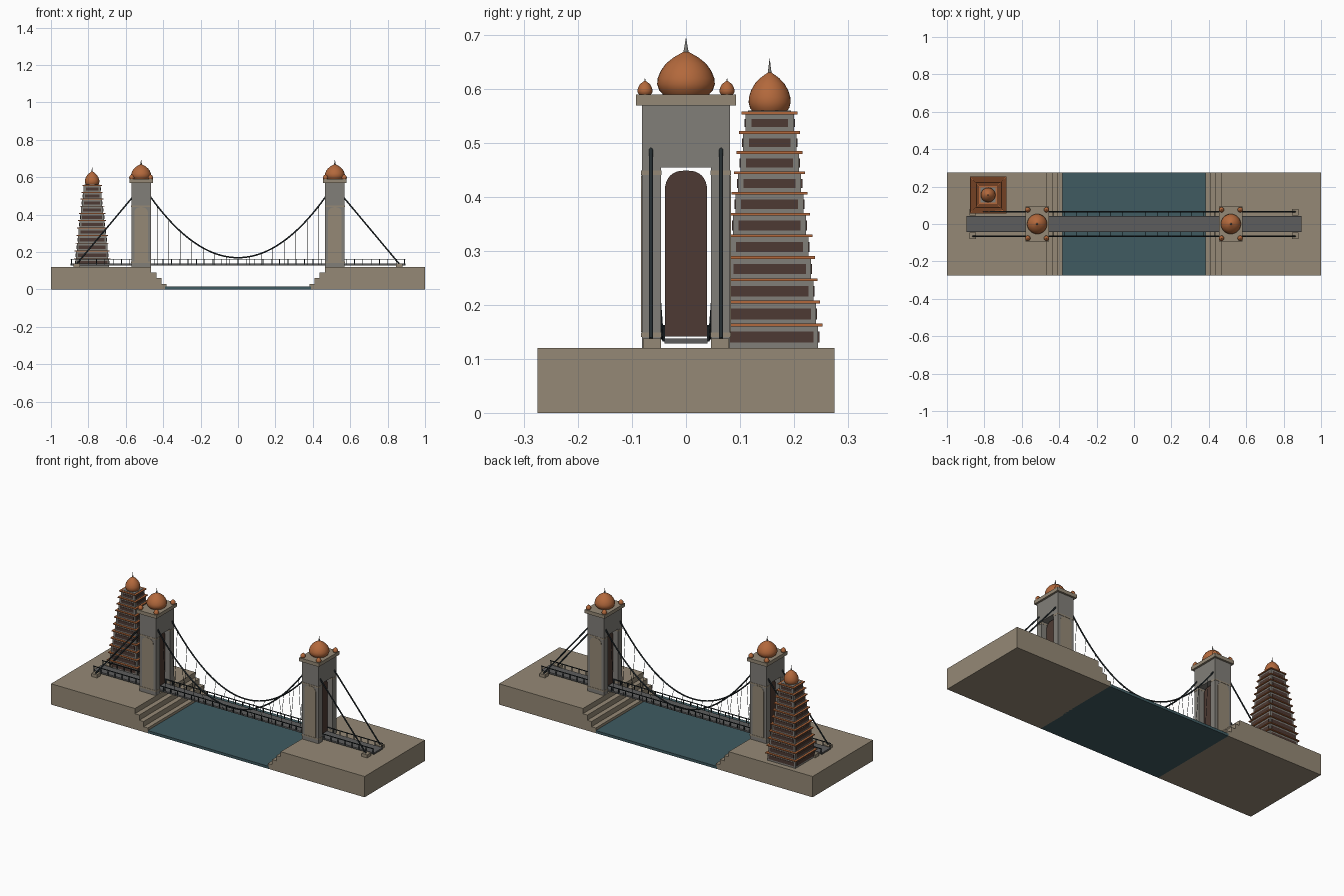
import bpy, bmesh, math
from mathutils import Vector

if "Cube" in bpy.data.objects:
    bpy.data.objects.remove(bpy.data.objects["Cube"])


def mat(name, rgb):
    m = bpy.data.materials.new(name)
    m.diffuse_color = (*rgb, 1)
    m.use_nodes = True
    m.node_tree.nodes["Principled BSDF"].inputs["Base Color"].default_value = m.diffuse_color
    return m


STONE = mat("sandstone", (0.30, 0.25, 0.18))
GREY = mat("grey_stone", (0.22, 0.21, 0.19))
ORANGE = mat("orange_tile", (0.45, 0.14, 0.045))
BROWN = mat("dark_wood", (0.075, 0.042, 0.033))
WATER = mat("water", (0.05, 0.105, 0.12))
STEEL = mat("dark_steel", (0.018, 0.026, 0.03))
ROAD = mat("road", (0.11, 0.11, 0.11))


def finish(name, bm, m, smooth=False):
    bmesh.ops.recalc_face_normals(bm, faces=bm.faces)
    me = bpy.data.meshes.new(name)
    bm.to_mesh(me)
    bm.free()
    ob = bpy.data.objects.new(name, me)
    bpy.context.collection.objects.link(ob)
    me.materials.append(m)
    if smooth:
        bpy.ops.object.select_all(action='DESELECT')
        ob.select_set(True)
        bpy.context.view_layer.objects.active = ob
        bpy.ops.object.shade_smooth_by_angle(angle=math.radians(40))
    return ob


def boxes(name, items, m):
    """items: list of (centre, size)"""
    bm = bmesh.new()
    for c, s in items:
        vs = bmesh.ops.create_cube(bm, size=1)["verts"]
        for v in vs:
            v.co = Vector(c) + Vector([v.co[i] * s[i] for i in range(3)])
    return finish(name, bm, m)


def prism(name, pts, axis, c, a, b, m):
    """Extrude a (horizontal, z) outline along 'x' or 'y' from a to b, offset by c."""
    bm = bmesh.new()

    def place(u, z, d):
        return (d, c + u, z) if axis == 'x' else (c + u, d, z)
    lo = [bm.verts.new(place(u, z, a)) for u, z in pts]
    hi = [bm.verts.new(place(u, z, b)) for u, z in pts]
    bm.faces.new(lo)
    bm.faces.new(hi)
    n = len(pts)
    for i in range(n):
        bm.faces.new((lo[i], lo[(i + 1) % n], hi[(i + 1) % n], hi[i]))
    return finish(name, bm, m)


def arch(w, z0, z1, rise):
    top = [(w * math.copysign(abs(math.cos(t)) ** 0.75, math.cos(t)),
            z1 - rise + rise * math.sin(t)) for t in [math.pi * i / 16 for i in range(17)]]
    return [(-w, z0), (w, z0)] + top


def dome(name, c, r, h, spire, segs=32):
    """Onion dome with a slim spire."""
    prof = [(0, 0), (.80, 0), (.93, .10), (1, .24), (.98, .38), (.88, .55), (.70, .72),
            (.45, .86), (.22, .95), (.09, 1.0)]
    for nm, pr, m in ((name, [(x * r, z * h) for x, z in prof] + [(0, h)], ORANGE),
                      (name + "_spire", [(0, h * .97), (r * .10, h * .97), (r * .05, h + spire * .4),
                                         (0, h + spire)], GREY)):
        bm = bmesh.new()
        vs = [bm.verts.new((x, 0, z)) for x, z in pr]
        es = [bm.edges.new(p) for p in zip(vs, vs[1:])]
        bmesh.ops.spin(bm, geom=vs + es, axis=(0, 0, 1), cent=(0, 0, 0), angle=2 * math.pi, steps=segs)
        bmesh.ops.remove_doubles(bm, verts=bm.verts, dist=1e-5)
        bmesh.ops.translate(bm, verts=bm.verts, vec=c)
        finish(nm, bm, m, True)


def tubes(name, paths, r, m, res=2):
    cu = bpy.data.curves.new(name, 'CURVE')
    cu.dimensions = '3D'
    cu.bevel_depth = r
    cu.bevel_resolution = res
    cu.use_fill_caps = True
    for p in paths:
        sp = cu.splines.new('POLY')
        sp.points.add(len(p) - 1)
        for q, co in zip(sp.points, p):
            q.co = (*co, 1)
    ob = bpy.data.objects.new(name, cu)
    bpy.context.collection.objects.link(ob)
    cu.materials.append(m)


# river and stepped banks
boxes("river", [((0, 0, .0075), (.78, .55, .015))], WATER)
for s, side in ((-1, "left"), (1, "right")):
    pts = [(1, 0), (1, .12), (.465, .12), (.465, .09), (.437, .09), (.437, .06),
           (.41, .06), (.41, .03), (.383, .03), (.383, 0)]
    prism(side + "_bank", [(s * x, z) for x, z in pts], 'y', 0, -.275, .275, STONE)

# towers
for s, side in ((-1, "left"), (1, "right")):
    X, n = s * .518, side + "_tower_"
    boxes(n + "legs", [((X, k * .0642, .345), (.105, .0355, .45)) for k in (-1, 1)], GREY)
    boxes(n + "lintel", [((X, 0, .5125), (.103, .094, .115))], GREY)
    boxes(n + "bands", [((X, k * .0646, z), (.107, .0375, .008))
                        for k in (-1, 1) for z in (.145, .445)], STONE)
    for k in (-1, 1):
        prism(n + "side_panel", arch(.036, .15, .44, .03), 'y', X, k * .07, k * .0835, STONE)
    prism(n + "door", arch(.039, .142, .449, .035), 'x', 0, X - .025, X + .025, BROWN)
    boxes(n + "cap", [((X, 0, .58), (.126, .186, .02))], STONE)
    dome(n + "dome", (X, 0, .59), .0535, .079, .028)
    for i in (-1, 1):
        for k in (-1, 1):
            dome(n + "corner_dome", (X + i * .05, k * .076, .59), .014, .025, .007, 16)

# deck and railings
boxes("deck", [((0, 0, .1335), (1.79, .08, .009))], ROAD)
N = 40
boxes("railing_posts", [((-.89 + 1.78 * i / N, k * .041, .147), (.004, .004, .03))
                        for i in range(N + 1) for k in (-1, 1)], STEEL)
boxes("handrails", [((0, k * .041, .161), (1.79, .004, .004)) for k in (-1, 1)], STEEL)


# suspension cables, stays, hangers
def sag(x):
    return .17 + .325 * (x / .468) ** 2


main, stays, hang, anchors = [], [], [], []
for k in (-1, 1):
    y = k * .065
    main.append([(x, y, sag(x)) for x in [-.468 + .936 * i / 40 for i in range(41)]])
    for s in (-1, 1):
        stays.append([(s * .565, y, .492), (s * .862, y, .137)])
        anchors.append(((s * .862, k * .063, .129), (.035, .034, .018)))
    for i in range(15):
        x = -.433 + .866 * i / 14
        hang.append([(x, y, sag(x)), (x, k * .042, .133)])
tubes("main_cables", main, .004, STEEL)
tubes("back_stays", stays, .004, STEEL)
tubes("hangers", hang, .0013, STEEL, 0)
boxes("cable_anchors", anchors, STONE)

# tiered pagoda
PX, PY, T = -.78, .155, 11
walls, panels, roofs = [], [], []
z = .12
for i in range(T):
    t = i / (T - 1)
    h = .043 - .0068 * t
    w = .090 - .045 * t
    pw = .081 - .047 * t
    walls.append(((PX, PY, z + h / 2), (2 * w, 2 * w, h)))
    ph = .021 - .006 * t
    panels.append(((PX, PY, z + h * .48), (2 * w + .004, 2 * pw, ph)))
    panels.append(((PX, PY, z + h * .48), (2 * pw, 2 * w + .004, ph)))
    z += h
    rw = .098 - .046 * t
    roofs.append(((PX, PY, z), (2 * rw, 2 * rw, .005)))
walls.append(((PX, PY, z + .003), (.08, .08, .003)))
boxes("pagoda_walls", walls, GREY)
boxes("pagoda_windows", panels, BROWN)
boxes("pagoda_roofs", roofs, ORANGE)
dome("pagoda_dome", (PX, PY, z + .002), .039, .073, .028)
